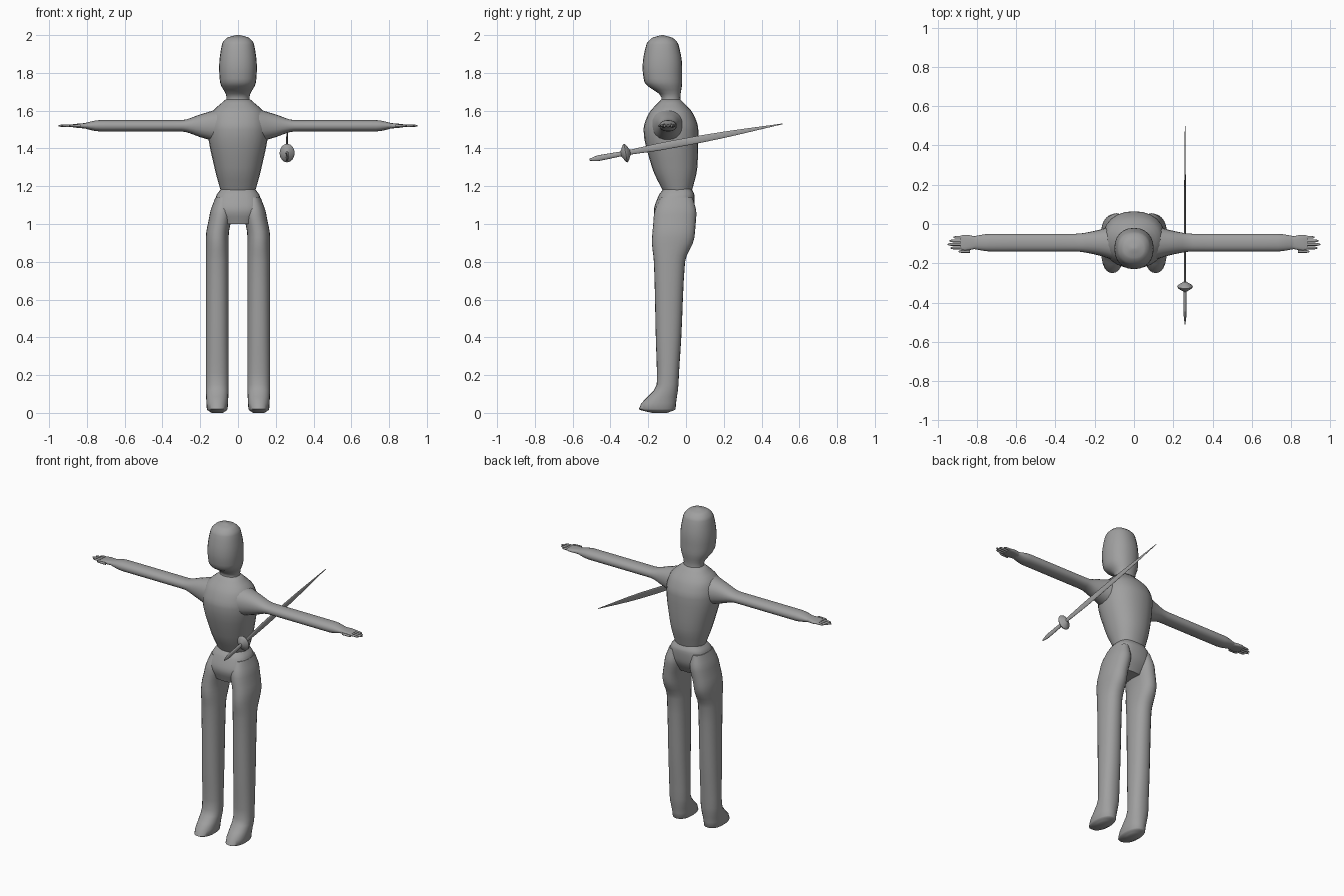
import bpy, bmesh, math

cube = bpy.data.objects.get("Cube")
if cube:
    bpy.data.objects.remove(cube)

shade = .35
colour = (shade, shade, shade, 1)
grey = bpy.data.materials.new("plain grey")
grey.use_nodes = True
grey.diffuse_color = colour
grey.node_tree.nodes["Principled BSDF"].inputs["Base Color"].default_value = colour


def oval(height, wide, front, back, x=0):
    """Level cross-section of the body: place, centre and half size each way."""
    return height, x, wide, (front + back) / 2, (back - front) / 2


def bar(along, deep, tall, y=0, z=0):
    """Upright cross-section of an arm, finger or sword piece."""
    return along, y, deep, z, tall


def blend(keys, steps):
    """Fill in smooth sections between the key sections without overshoot."""
    def slope(a, b, n):
        return (b[n] - a[n]) / (b[0] - a[0])

    def tangent(k, n):
        before = slope(keys[max(k - 1, 0)], keys[max(k, 1)], n)
        last = len(keys) - 1
        after = slope(keys[min(k, last - 1)], keys[min(k + 1, last)], n)
        return 2 * before * after / (before + after) if before * after > 0 else 0

    sections = [keys[0]]
    for k, (a, b) in enumerate(zip(keys, keys[1:])):
        span = b[0] - a[0]
        for step in range(1, steps + 1):
            t = step / steps
            ease = t * t * (3 - 2 * t)
            leave = t * (1 - t) ** 2 * span
            arrive = t * t * (t - 1) * span
            sections.append([a[0] + span * t] + [
                a[n] + (b[n] - a[n]) * ease + tangent(k, n) * leave + tangent(k + 1, n) * arrive
                for n in range(1, len(a))])
    return sections


def rounded(value, power):
    return math.copysign(abs(value) ** power, value)


def loft(name, axis, keys, sides=24, steps=4, power=.9, mirrored=False):
    """Skin the blended sections along an axis and cap both ends."""
    bm = bmesh.new()
    rings = []
    for along, u, u_half, v, v_half in blend(keys, steps):
        ring = []
        for i in range(sides):
            turn = math.tau * i / sides
            across = u + u_half * rounded(math.cos(turn), power)
            up = v + v_half * rounded(math.sin(turn), power)
            place = {"x": (along, across, up), "y": (across, along, up), "z": (across, up, along)}
            ring.append(bm.verts.new(place[axis]))
        rings.append(ring)
    for lower, upper in zip(rings, rings[1:]):
        for i in range(sides):
            bm.faces.new((lower[i - 1], lower[i], upper[i], upper[i - 1]))
    bm.faces.new(rings[0])
    bm.faces.new(rings[-1])
    if mirrored:
        for vert in bm.verts:
            vert.co.x = -vert.co.x
    bmesh.ops.recalc_face_normals(bm, faces=bm.faces)
    mesh = bpy.data.meshes.new(name)
    bm.to_mesh(mesh)
    bm.free()
    mesh.materials.append(grey)
    obj = bpy.data.objects.new(name, mesh)
    bpy.context.collection.objects.link(obj)
    bpy.ops.object.select_all(action="DESELECT")
    obj.select_set(True)
    bpy.context.view_layer.objects.active = obj
    bpy.ops.object.shade_smooth_by_angle(angle=math.radians(50))
    return obj


# Head and neck
loft("head", "z", [
    oval(height=1.62, wide=.07, front=-.14, back=-.02),
    oval(height=1.67, wide=.06, front=-.13, back=-.03),
    oval(height=1.75, wide=.095, front=-.22, back=-.02),
    oval(height=1.83, wide=.1, front=-.23, back=-.02),
    oval(height=1.95, wide=.085, front=-.21, back=-.04),
    oval(height=1.985, wide=.06, front=-.18, back=-.07),
    oval(height=2, wide=.01, front=-.13, back=-.12)])

# Torso, narrowing to the waist
loft("torso", "z", [
    oval(height=1.17, wide=.09, front=-.12, back=.03),
    oval(height=1.3, wide=.125, front=-.18, back=.06),
    oval(height=1.5, wide=.16, front=-.225, back=.065),
    oval(height=1.58, wide=.145, front=-.2, back=.04),
    oval(height=1.66, wide=.065, front=-.13, back=-.03)])

# Pelvis block between the legs
loft("pelvis", "z", [
    oval(height=1, wide=.085, front=-.15, back=0),
    oval(height=1.08, wide=.13, front=-.17, back=.04),
    oval(height=1.15, wide=.115, front=-.145, back=.045),
    oval(height=1.185, wide=.09, front=-.12, back=.03)], power=.75)

for label, mirrored in (("left", False), ("right", True)):
    # Leg and foot in one piece, from hip to sole
    loft(label + "_leg", "z", [
        oval(height=1.14, x=.08, wide=.04, front=-.135, back=.035),
        oval(height=1.05, x=.09, wide=.06, front=-.17, back=.055),
        oval(height=.93, x=.11, wide=.06, front=-.18, back=.045),
        oval(height=.8, x=.11, wide=.06, front=-.17, back=-.005),
        oval(height=.4, x=.11, wide=.06, front=-.16, back=-.025),
        oval(height=.15, x=.11, wide=.06, front=-.155, back=-.04),
        oval(height=.02, x=.11, wide=.055, front=-.25, back=-.055),
        oval(height=0, x=.11, wide=.03, front=-.18, back=-.1)], mirrored=mirrored)

    # Arm flaring into the shoulder
    height, middle = 1.52, -.095
    loft(label + "_arm", "x", [
        bar(along=.1, deep=.09, tall=.09, y=middle, z=height),
        bar(along=.2, deep=.06, tall=.06, y=middle, z=height),
        bar(along=.3, deep=.045, tall=.03, y=middle, z=height),
        bar(along=.73, deep=.045, tall=.03, y=middle, z=height),
        bar(along=.83, deep=.03, tall=.01, y=middle, z=height)],
        sides=20, mirrored=mirrored)

    # Flat palm
    loft(label + "_palm", "x", [
        bar(along=.8, deep=.03, tall=.015, y=middle, z=height),
        bar(along=.86, deep=.04, tall=.01, y=middle, z=height),
        bar(along=.885, deep=.035, tall=.006, y=middle, z=height)],
        sides=16, power=.7, mirrored=mirrored)

    # Four fingers and a thumb, fanned across the palm
    tips = {"index": .935, "middle": .95, "ring": .94, "little": .92, "thumb": .895}
    for n, (digit, tip) in enumerate(tips.items()):
        thumb = digit == "thumb"
        y = middle - .045 if thumb else middle - .027 + n * .018
        root = .835 if thumb else .87
        loft(f"{label}_{digit}", "x", [
            bar(along=root, deep=.007, tall=.007, y=y, z=height),
            bar(along=tip - .015, deep=.007, tall=.006, y=y, z=height),
            bar(along=tip, deep=.003, tall=.003, y=y, z=height)],
            sides=8, steps=2, mirrored=mirrored)


# Slim sword, built along y and then tilted
sword = {
    "blade": [
        bar(along=-.32, deep=.006, tall=.012),
        bar(along=-.1, deep=.006, tall=.02),
        bar(along=.1, deep=.005, tall=.019),
        bar(along=.52, deep=.001, tall=.002)],
    "guard": [
        bar(along=-.35, deep=.008, tall=.014),
        bar(along=-.325, deep=.04, tall=.05),
        bar(along=-.3, deep=.008, tall=.014)],
    "handle": [
        bar(along=-.52, deep=.002, tall=.005),
        bar(along=-.47, deep=.007, tall=.015),
        bar(along=-.32, deep=.008, tall=.012)]}
for label, sections in sword.items():
    piece = loft("sword_" + label, "y", sections, sides=16, power=1)
    piece.location = (.26, 0, 1.435)
    piece.rotation_euler.x = math.atan(.186)
